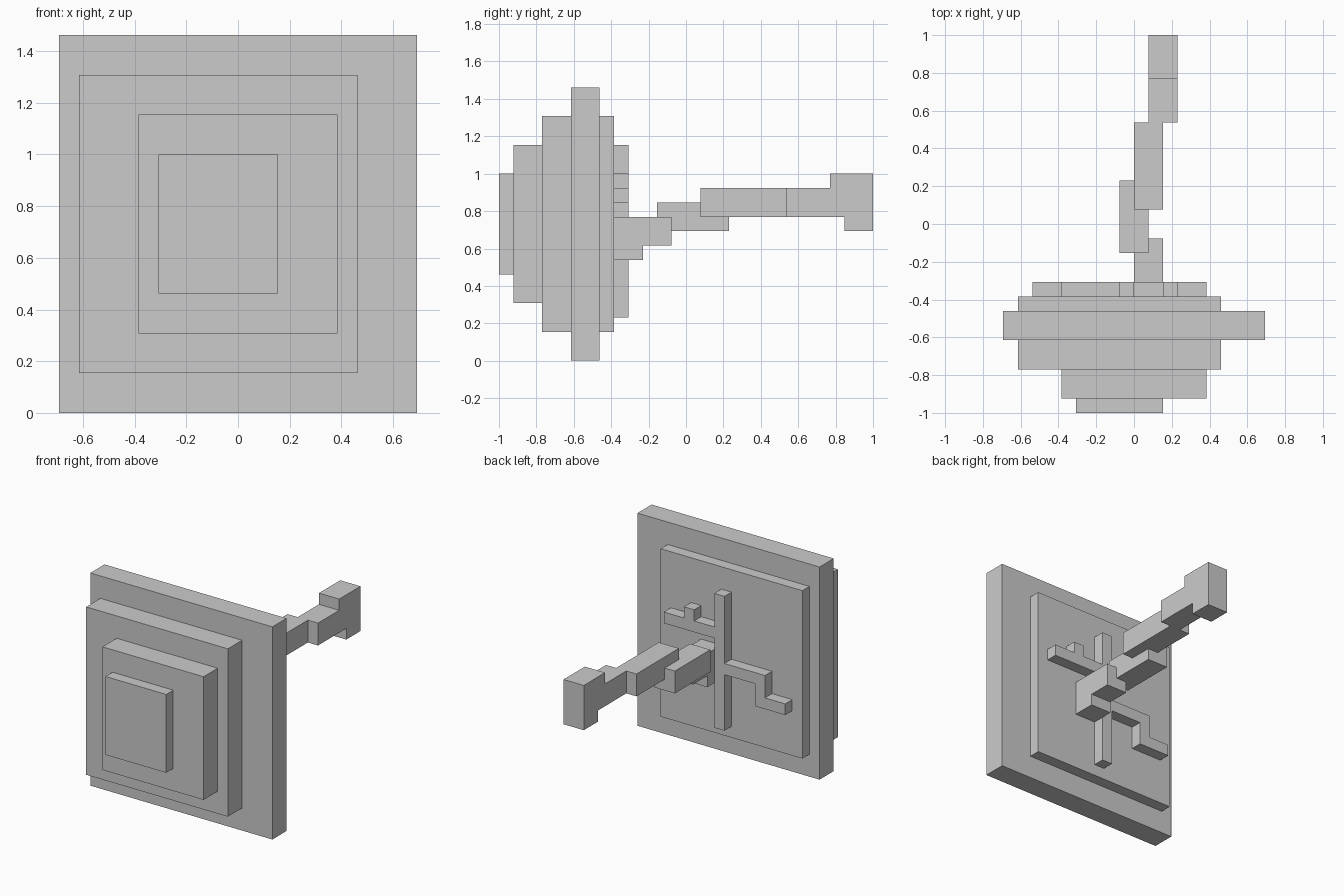
import bpy
import bmesh
from mathutils import Vector

if "Cube" in bpy.data.objects:
    bpy.data.objects.remove(bpy.data.objects["Cube"])

U = 1 / 13  # one block of the grid (26 blocks along y)


def blocks(name, boxes):
    """One object made of boxes given as (x0, x1, y0, y1, z0, z1) in blocks."""
    bm = bmesh.new()
    for x0, x1, y0, y1, z0, z1 in boxes:
        lo, hi = Vector((x0, y0, z0)) * U, Vector((x1, y1, z1)) * U
        for v in bmesh.ops.create_cube(bm, size=1)["verts"]:
            v.co = Vector((lo[i] + (hi[i] - lo[i]) * (v.co[i] + 0.5) for i in range(3)))
    mesh = bpy.data.meshes.new(name)
    bm.to_mesh(mesh)
    bm.free()
    obj = bpy.data.objects.new(name, mesh)
    bpy.context.collection.objects.link(obj)
    return obj


# Cap: stacked square layers, from the front tip to the back
blocks("cap_tip", [(-4, 2, -13, -12, 6, 13)])
blocks("cap_upper_layer", [(-5, 5, -12, -10, 4, 15)])
blocks("cap_middle_layer", [(-8, 6, -10, -8, 2, 17)])
blocks("cap_rim", [(-9, 9, -8, -6, 0, 19)])
blocks("cap_underside", [(-8, 6, -6, -5, 2, 17)])

# Raised ribs on the underside of the cap
blocks("rib_vertical", [(-1, 0, -5, -4, 3, 15)])
blocks("rib_stepped", [(-5, -1, -5, -4, 8, 9),
                       (-5, -4, -5, -4, 6, 8),
                       (-7, -5, -5, -4, 6, 7)])
blocks("rib_notched", [(0, 5, -5, -4, 11, 12),
                       (2, 3, -5, -4, 12, 13)])

# Crooked stem, from the cap to the foot
blocks("stem_root", [(0, 2, -5, -3, 7, 10), (0, 2, -3, -1, 8, 10)])
blocks("stem_lower", [(-1, 1, -2, 3, 9, 11)])
blocks("stem_middle", [(0, 2, 1, 7, 10, 12)])
blocks("stem_upper", [(1, 3, 7, 10, 10, 12)])
blocks("stem_foot", [(1, 3, 10, 13, 10, 13), (1, 3, 11, 13, 9, 10)])
